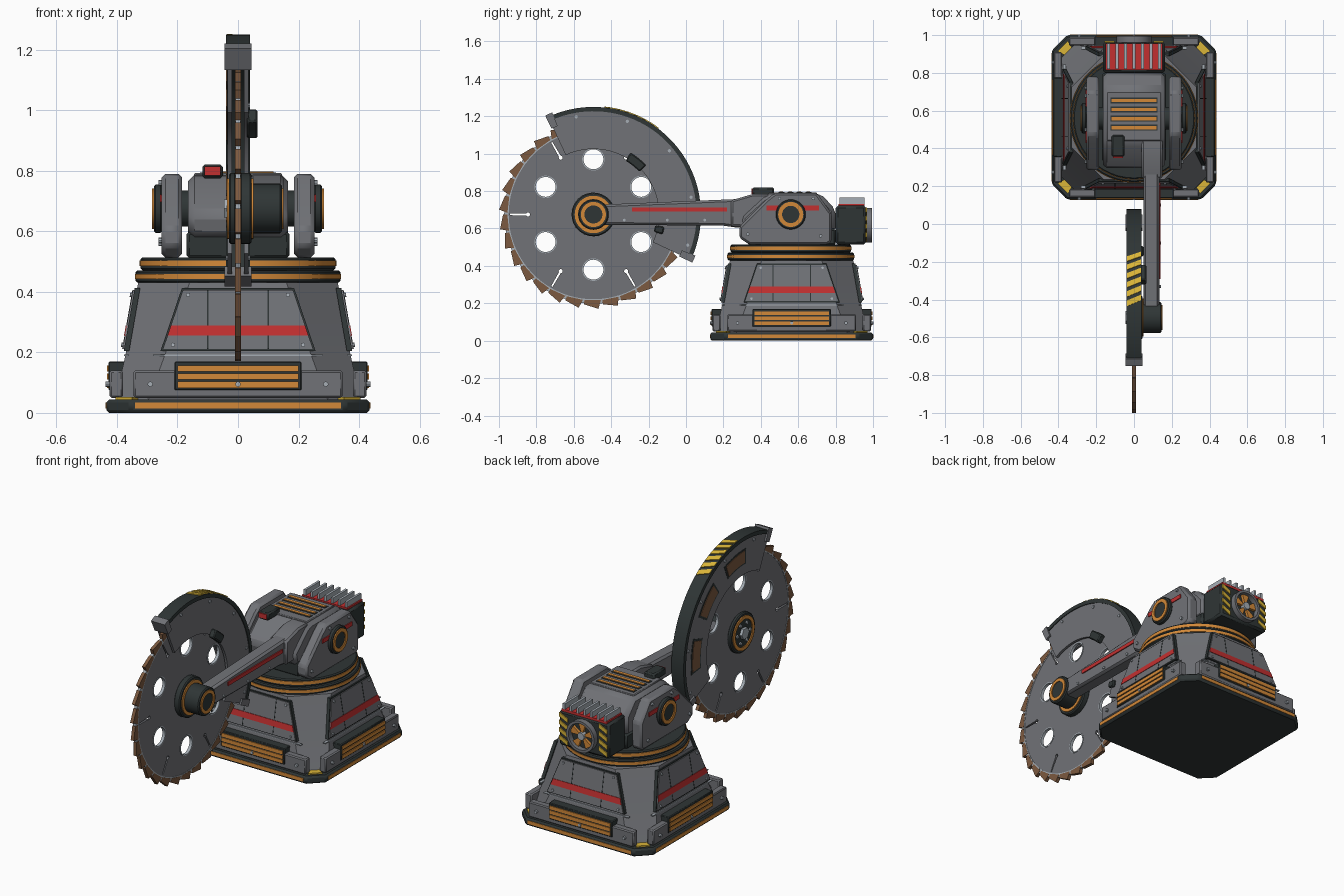
import bpy, bmesh
from math import sin, cos, pi, radians, atan2
from mathutils import Matrix, Vector

if "Cube" in bpy.data.objects:
    bpy.data.objects.remove(bpy.data.objects["Cube"])


def material(name, rgb):
    m = bpy.data.materials.new(name)
    m.use_nodes = True
    m.diffuse_color = (*rgb, 1)
    m.node_tree.nodes["Principled BSDF"].inputs["Base Color"].default_value = (*rgb, 1)
    return m


GREY = material("steel grey", (.165, .17, .185))
LIGHT = material("light steel", (.38, .42, .46))
DARK = material("dark green black", (.028, .036, .036))
ORANGE = material("orange", (.65, .25, .04))
RED = material("red", (.54, .03, .03))
YELLOW = material("yellow", (.70, .46, .04))
BROWN = material("bronze brown", (.20, .10, .05))

built = []


def finish(name, bm, mat, bevel=0):
    bmesh.ops.recalc_face_normals(bm, faces=bm.faces)
    mesh = bpy.data.meshes.new(name)
    bm.to_mesh(mesh)
    bm.free()
    mesh.materials.append(mat)
    ob = bpy.data.objects.new(name, mesh)
    bpy.context.collection.objects.link(ob)
    if bevel:
        mod = ob.modifiers.new("bevel", 'BEVEL')
        mod.width, mod.segments, mod.limit_method = bevel, 1, 'ANGLE'
    built.append(ob)
    return ob


def prism(name, pts, axis, lo, hi, mat, bevel=0, warp=None):
    """Extrude a 2D outline along an axis, optionally warping every point."""
    def at(a, b, h):
        p = {'x': (h, a, b), 'y': (a, h, b), 'z': (a, b, h)}[axis]
        return warp(*p) if warp else p
    bm = bmesh.new()
    ends = [[bm.verts.new(at(a, b, h)) for a, b in pts] for h in (lo, hi)]
    for e in ends:
        bm.faces.new(e)
    for i in range(len(pts)):
        j = (i + 1) % len(pts)
        bm.faces.new((ends[0][i], ends[0][j], ends[1][j], ends[1][i]))
    return finish(name, bm, mat, bevel)


def rect(a0, a1, b0, b1):
    return [(a0, b0), (a1, b0), (a1, b1), (a0, b1)]


def circle(c, r, n=32):
    return [(c[0] + r * cos(2 * pi * i / n), c[1] + r * sin(2 * pi * i / n)) for i in range(n)]


def polar(c, r, deg):
    return (c[0] + r * cos(radians(deg)), c[1] + r * sin(radians(deg)))


def box(name, x, y, z, mat, bevel=0, warp=None):
    return prism(name, rect(*x, *y), 'z', *z, mat, bevel, warp)


def sector(name, c, r0, r1, a0, a1, axis, lo, hi, mat, bevel=0):
    n = max(3, int((a1 - a0) / 4))
    arc = [a0 + (a1 - a0) * i / n for i in range(n + 1)]
    pts = [polar(c, r1, a) for a in arc] + [polar(c, r0, a) for a in reversed(arc)]
    return prism(name, pts, axis, lo, hi, mat, bevel)


def ring(name, c, r0, r1, axis, lo, hi, mat):
    for a in (0, 180):
        sector(name, c, r0, r1, a, a + 180, axis, lo, hi, mat)


# Base: octagonal foot and tapered pedestal
CY = .565


def octagon(h, c):
    k = h - c
    return [(k, -h), (h, -k), (h, k), (k, h), (-k, h), (-h, k), (-h, -k), (-k, -h)]


def half(z):
    return .405 - (z - .045) * .23 if z < .19 else .372 - (z - .19) * .175


prism("foot_plate", [(x, y + CY) for x, y in octagon(.435, .08)], 'z', 0, .045, DARK, .01)
bm = bmesh.new()
loops = [[bm.verts.new((x, y + CY, z)) for x, y in octagon(half(z), c)]
         for z, c in ((.045, .11), (.19, .13), (.43, .17))]
for lower, upper in zip(loops, loops[1:]):
    for i in range(8):
        bm.faces.new((lower[i], lower[i - 1], upper[i - 1], upper[i]))
bm.faces.new(loops[0])
bm.faces.new(loops[-1])
finish("pedestal", bm, GREY)


def trapezoid(z0, z1, grow=0):
    def w(z):
        return .25 - (z - .205) * .34 + grow
    return [(-w(z0), z0), (w(z0), z0), (w(z1), z1), (-w(z1), z1)]


# Pedestal fittings, repeated on the four sides
for k in range(4):
    turn = Matrix.Rotation(k * pi / 2, 3, 'Z')

    def flat(x, y, z):
        return turn @ Vector((x, -y, z)) + Vector((0, CY, 0))

    def slope(x, y, z):
        return flat(x, y + half(z), z)

    prism("foot_stripe", rect(-.34, .34, .014, .034), 'y', .43, .438, ORANGE, warp=flat)
    prism("lower_panel", rect(-.345, .345, .05, .14), 'y', .38, .424, GREY, .006, flat)
    prism("vent_frame", rect(-.21, .21, .075, .17), 'y', .37, .428, DARK, .004, flat)
    for i in range(3):
        z = .083 + i * .027
        prism("vent_slat", rect(-.2, .2, z, z + .02), 'y', .42, .433, ORANGE, warp=flat)
    for x in (-.29, 0, .29):
        prism("panel_bolt", circle((x, .095), .009, 8), 'y', .42, .438, LIGHT, warp=flat)
    box("trim_line", (-.28, .28), (.36, .376), (.188, .193), LIGHT, warp=flat)
    prism("panel_border", trapezoid(.205, .412, .006), 'y', -.01, .008, DARK, warp=slope)
    prism("upper_panel", trapezoid(.211, .406), 'y', 0, .013, GREY, warp=slope)
    prism("red_band", trapezoid(.255, .289), 'y', .01, .016, RED, warp=slope)
    for x in (-.1, .1):
        prism("panel_seam", rect(x - .002, x + .002, .211, .406), 'y', .01, .0145, DARK, warp=slope)
    for x, z in ((-.215, .225), (.215, .225), (-.165, .39), (.165, .39)):
        prism("panel_bolt", circle((x, z), .007, 8), 'y', .01, .02, LIGHT, warp=slope)
    prism("corner_marker", [(.33, .37), (.37, .33), (.405, .35), (.35, .405)], 'z', .045, .053, YELLOW, warp=flat)

# Turntable
PIVOT = (0, .56)
prism("lower_turntable", circle(PIVOT, .338, 48), 'z', .43, .471, DARK, .006)
prism("upper_turntable", circle(PIVOT, .322, 48), 'z', .471, .514, DARK, .006)
ring("lower_orange_ring", PIVOT, .32, .341, 'z', .443, .459, ORANGE)
ring("upper_orange_ring", PIVOT, .30, .325, 'z', .485, .503, ORANGE)

# Shoulder body and side plates
AXLE = (.56, .675)
box("shoulder_block", (-.17, .17), (.33, .8), (.51, .6), DARK, .01)
prism("shoulder_body", [(.31, .58), (.29, .66), (.41, .77), (.45, .787), (.72, .787), (.8, .7), (.8, .58)],
      'x', -.165, .165, GREY, .022)
box("top_panel", (-.145, .145), (.44, .70), (.78, .792), GREY, .004)
for y in (.51, .558, .606, .654):
    box("top_slot", (-.125, .125), (y - .016, y + .016), (.785, .794), DARK)
    box("top_stripe", (-.118, .118), (y - .009, y + .009), (.785, .797), ORANGE)
box("sensor_box", (-.118, -.05), (.355, .47), (.775, .82), DARK, .008)
box("sensor_window", (-.11, -.058), (.35, .36), (.785, .814), RED)
prism("axle", circle(AXLE, .06), 'x', -.2, .2, DARK)
plate = [(.285, .55), (.285, .61), (.43, .755), (.475, .79), (.70, .79), (.78, .68), (.78, .53),
         (.755, .513), (.34, .513)]
for s in (-1, 1):
    prism("side_plate", plate, 'x', s * .185, s * .252, GREY, .012)
    prism("side_stripe", rect(.43, .71, .697, .722), 'x', s * .25, s * .257, RED)
    prism("axle_cap", circle(AXLE, .08), 'x', s * .25, s * .278, DARK, .006)
    ring("axle_ring", AXLE, .046, .067, 'x', s * .27, s * .284, ORANGE)
    for p in ((.33, .57), (.72, .56), (.5, .76), (.68, .76)):
        prism("plate_bolt", circle(p, .009, 8), 'x', s * .25, s * .262, LIGHT)

# Rear cooling unit with fins and fan
box("cooler_box", (-.165, .165), (.80, .962), (.515, .722), DARK, .012)
box("cooler_top", (-.15, .15), (.815, .955), (.715, .732), RED)
for i in range(7):
    x = -.135 + i * .045
    box("cooling_fin", (x - .007, x + .007), (.82, .955), (.73, .765), LIGHT)
FAN = (0, .618)
ring("fan_housing", FAN, .077, .092, 'y', .95, .995, GREY)
prism("fan_hub", circle(FAN, .022, 16), 'y', .96, .99, LIGHT)
for i in range(5):
    sector("fan_blade", FAN, .02, .073, i * 72, i * 72 + 36, 'y', .962, .978, ORANGE)
for x in (-.13, .13):
    for i in range(4):
        z = .528 + i * .045
        prism("fan_hazard_stripe", [(x - .027, z), (x + .027, z + .026), (x + .027, z + .05), (x - .027, z + .024)],
              'y', .96, .968, YELLOW)

# Arm and blade motor
HUB = (-.495, .675)
prism("arm", [(-.45, .62), (-.45, .728), (.27, .757), (.42, .757), (.42, .605), (.27, .605), (.2, .615)],
      'x', .05, .135, GREY, .012)
prism("arm_shoulder", [(.24, .61), (.24, .75), (.36, .785), (.45, .785), (.45, .61)], 'x', .04, .15, GREY, .01)
prism("arm_stripe", rect(-.29, .22, .69, .712), 'x', .13, .141, RED)
for y in (-.33, -.1, .1, .25):
    prism("arm_bolt", circle((y, .645), .008, 8), 'x', .13, .142, LIGHT)
prism("blade_motor", circle(HUB, .082), 'x', .01, .145, DARK, .006)
ring("motor_ring", HUB, .048, .067, 'x', .14, .15, ORANGE)
for s, depth in ((1, .045), (-1, .03)):
    prism("blade_flange", circle(HUB, .117), 'x', s * .005, s * depth, DARK, .006)
    ring("flange_ring", HUB, .08, .1, 'x', s * .02, s * (depth + .006), ORANGE)
prism("blade_nut", circle(HUB, .035, 6), 'x', -.046, -.02, LIGHT)
for i in range(6):
    prism("flange_bolt", circle(polar(HUB, .06, i * 60), .01, 8), 'x', -.038, -.02, LIGHT)

# Saw blade: disc with round holes and keyhole slots
bm = bmesh.new()
outlines = [circle(HUB, .475, 96)]
for i in range(6):
    a = 30 + i * 60
    outlines.append(circle(polar(HUB, .295, a), .054, 24))
    key = [(.35 + .011 * cos(t * pi / 6), .011 * sin(t * pi / 6)) for t in range(1, 12)]
    key += [(.445, -.004), (.445, .004)]
    outlines.append([polar(HUB, r, i * 60 + atan2(t, r) * 180 / pi) for r, t in key])
for pts in outlines:
    vs = [bm.verts.new((-.007, y, z)) for y, z in pts]
    for i in range(len(vs)):
        bm.edges.new((vs[i - 1], vs[i]))
bmesh.ops.triangle_fill(bm, use_beauty=True, edges=bm.edges[:])
grown = bmesh.ops.extrude_face_region(bm, geom=bm.faces[:])
bmesh.ops.translate(bm, vec=(.014, 0, 0), verts=[g for g in grown["geom"] if isinstance(g, bmesh.types.BMVert)])
finish("saw_blade", bm, GREY)
ring("blade_rim", HUB, .453, .477, 'x', -.009, .009, LIGHT)
for i in range(6):
    ring("hole_rim", polar(HUB, .295, 30 + i * 60), .053, .06, 'x', -.009, .009, LIGHT)
for i in range(30):
    a = i * 12
    prism("tooth", [polar(HUB, r, a + d) for r, d in ((.46, 0), (.483, 0), (.505, 9), (.46, 11))],
          'x', -.01, .01, BROWN)

# Blade guard
for s in (-1, 1):
    sector("guard_side", HUB, .35, .562, -25, 115, 'x', s * .02, s * .035, GREY)
    for a in (-18, 10, 40, 70, 100):
        prism("guard_bolt", circle(polar(HUB, .53, a), .009, 8), 'x', s * .03, s * .04, LIGHT)
sector("guard_band", HUB, .552, .575, -25, 115, 'x', -.04, .04, DARK)
for a in (-26, 112):
    sector("guard_end_cap", HUB, .51, .588, a, a + 4, 'x', -.045, .045, GREY)
for a in (5, 43, 80):
    sector("guard_window_frame", HUB, .41, .50, a - 12, a + 12, 'x', -.037, -.03, DARK)
    sector("guard_window", HUB, .42, .49, a - 10.5, a + 10.5, 'x', -.04, -.03, BROWN)
for a, w, d in ((51, 8, .065), (-13, 3, .05)):
    sector("guard_latch", HUB, .335, .385, a - w, a + w, 'x', .03, d, DARK, .006)


def on_rim(x, a, r):
    return (x, *polar(HUB, r, a))


for i in range(6):
    a = 53 + i * 5
    prism("guard_hazard_stripe", [(-.036, a + 3), (.036, a), (.036, a + 3), (-.036, a + 6)],
          'z', .57, .58, YELLOW, warp=on_rim)

# Smooth shading with sharp edges kept
bpy.ops.object.select_all(action='DESELECT')
for ob in built:
    ob.select_set(True)
bpy.context.view_layer.objects.active = built[0]
bpy.ops.object.shade_smooth_by_angle(angle=radians(30))
